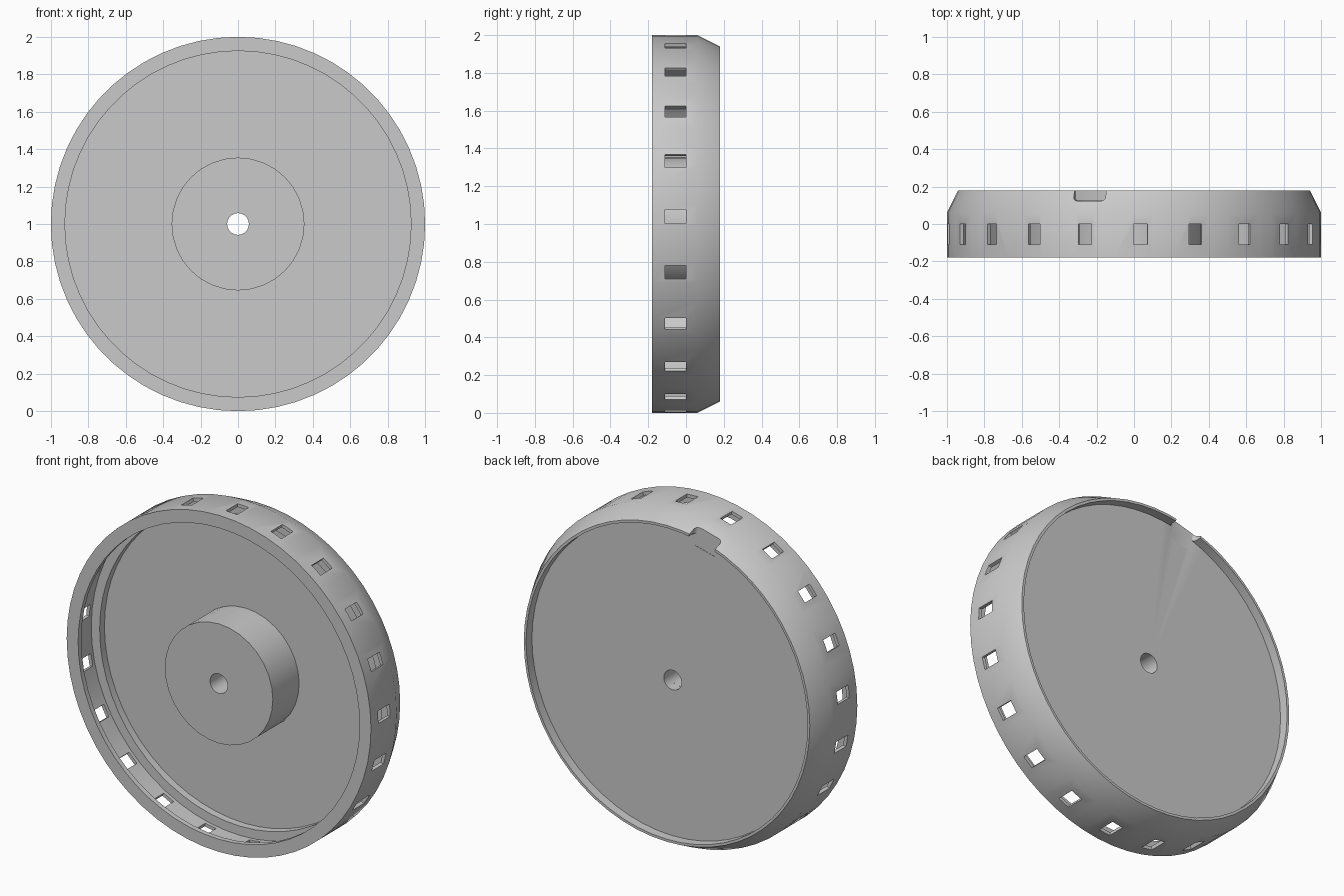
import bpy, bmesh, math
from mathutils import Matrix, Vector

cube = bpy.data.objects.get("Cube")
if cube:
    bpy.data.objects.remove(cube, do_unlink=True)

grey = bpy.data.materials.new("plain_grey")
grey.use_nodes = True
grey.diffuse_color = (0.59, 0.59, 0.59, 1)
grey.node_tree.nodes["Principled BSDF"].inputs["Base Color"].default_value = (0.59, 0.59, 0.59, 1)

CENTRE = Vector((0, 0, 1))


def make_object(name, bm):
    bmesh.ops.recalc_face_normals(bm, faces=bm.faces)
    mesh = bpy.data.meshes.new(name)
    bm.to_mesh(mesh)
    bm.free()
    mesh.materials.append(grey)
    obj = bpy.data.objects.new(name, mesh)
    obj.location = CENTRE
    bpy.context.collection.objects.link(obj)
    return obj


def lathe(name, profile, steps, closed=True):
    """Revolve (radius, y) points around the y axis."""
    bm = bmesh.new()
    verts = [bm.verts.new((r, y, 0)) for r, y in profile]
    pairs = list(zip(verts, verts[1:]))
    if closed:
        pairs.append((verts[-1], verts[0]))
    edges = [bm.edges.new(p) for p in pairs]
    bmesh.ops.spin(bm, geom=verts + edges, cent=(0, 0, 0), axis=(0, 1, 0),
                   angle=math.tau, steps=steps, use_duplicate=False)
    bmesh.ops.remove_doubles(bm, verts=bm.verts, dist=0.0005)
    return make_object(name, bm)


def radial_box(bm, angle, r0, r1, y0, y1, width, rounding=0):
    """Box pointing outwards from the axle at the given angle in degrees."""
    verts = bmesh.ops.create_cube(bm, size=1)["verts"]
    bmesh.ops.scale(bm, vec=(r1 - r0, y1 - y0, width), verts=verts)
    bmesh.ops.translate(bm, vec=((r0 + r1) / 2, (y0 + y1) / 2, 0), verts=verts)
    turn = Matrix.Rotation(-math.radians(angle), 3, 'Y')
    if rounding:
        edges = {e for v in verts for e in v.link_edges
                 if all(abs(w.co.y - y0) < 1e-4 for w in e.verts)
                 and abs(e.verts[0].co.z - e.verts[1].co.z) < 1e-4}
        new = bmesh.ops.bevel(bm, geom=list(edges), offset=rounding, segments=4,
                              profile=0.5, affect='EDGES')
        verts = list({v for v in verts if v.is_valid} | set(new["verts"]))
    bmesh.ops.rotate(bm, cent=(0, 0, 0), matrix=turn, verts=verts)


# Rim and web: undercut groove in front, shallow recess behind, axle hole
rim = lathe("rim_and_web", [
    (0.058, 0.067), (0.925, 0.067), (0.925, 0.022), (0.98, 0.022),
    (0.98, -0.15), (0.925, -0.15), (0.925, -0.18), (1.0, -0.18),
    (1.0, 0.06), (0.94, 0.18), (0.925, 0.18), (0.925, 0.125), (0.058, 0.125)], 60)

# Hub on the front of the web
hub = lathe("hub", [(0.355, 0.067), (0.355, -0.18), (0.058, -0.18), (0.058, 0.067)],
            32, closed=False)

# Slots around the rim and one rounded notch in the back lip
bm = bmesh.new()
radial_box(bm, 104.4, 0.85, 1.1, 0.1235, 0.25, 0.175, rounding=0.02)
SLOTS = 21
for i in range(SLOTS):
    radial_box(bm, 2.3 + i * 360 / SLOTS, 0.945, 1.08, -0.11, 0.0, 0.073)
cutter = make_object("slot_cutter", bm)
cutter.hide_render = True

cut = rim.modifiers.new("slots", 'BOOLEAN')
cut.operation = 'DIFFERENCE'
cut.solver = 'EXACT'
cut.object = cutter

bpy.ops.object.select_all(action='DESELECT')
rim.select_set(True)
bpy.context.view_layer.objects.active = rim
bpy.ops.object.modifier_apply(modifier=cut.name)
bpy.data.objects.remove(cutter, do_unlink=True)

# Smooth round walls, crisp corners
hub.select_set(True)
bpy.ops.object.shade_smooth_by_angle(angle=math.radians(30))
